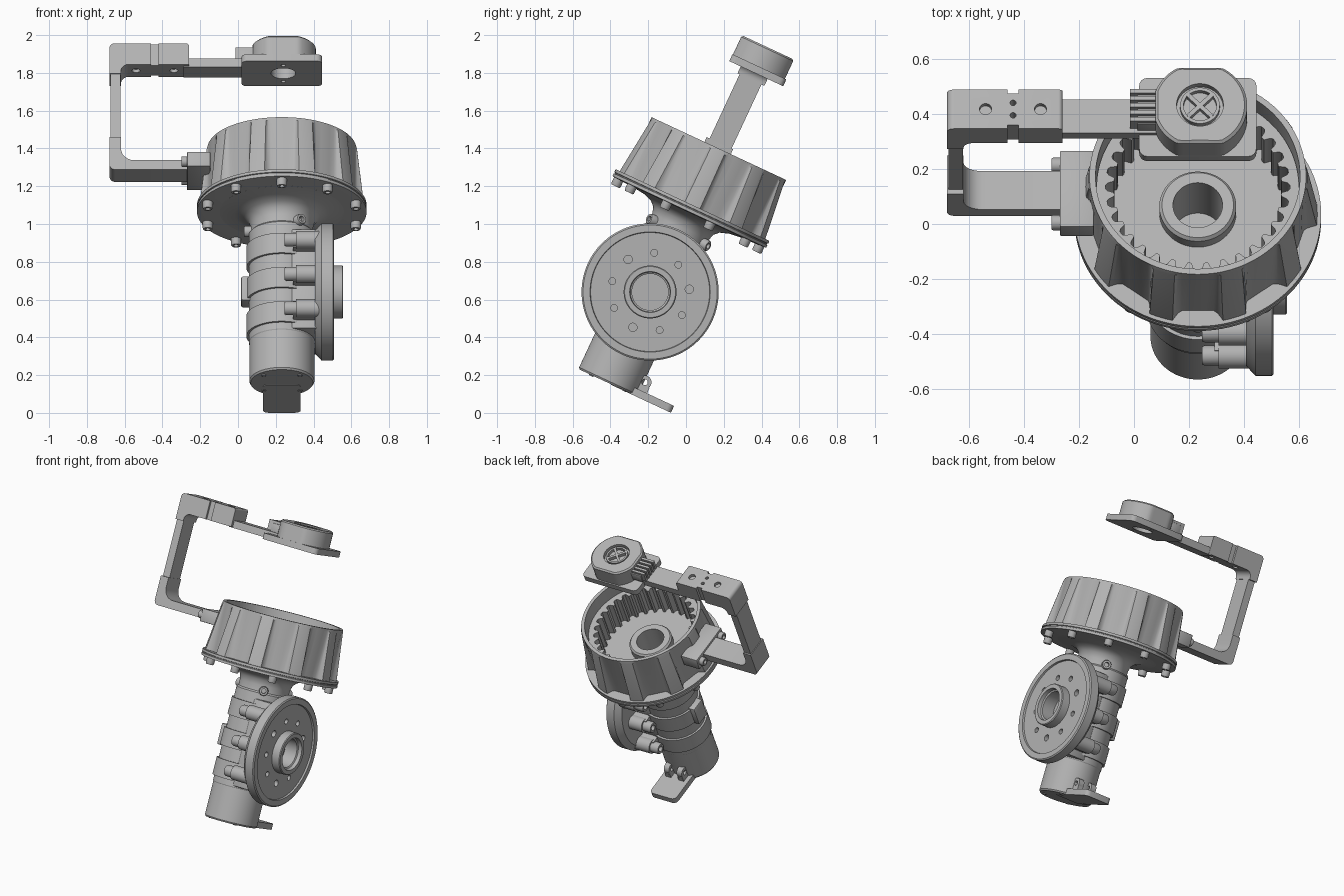
import bpy, bmesh
from math import radians, cos, sin, pi
from mathutils import Matrix, Vector

cube = bpy.data.objects.get("Cube")
if cube:
    bpy.data.objects.remove(cube, do_unlink=True)

# Everything is modelled upright, then leaned back as one assembly
LEAN = Matrix.Translation((0.232, -0.19, 0.64)) @ Matrix.Rotation(radians(-25), 4, 'X')
TO_X = Matrix.Rotation(radians(90), 4, 'Y')
TO_MINUS_X = Matrix.Rotation(radians(-90), 4, 'Y')
DOWN = Matrix.Rotation(pi, 4, 'X')
IDENT = Matrix.Identity(4)

grey = bpy.data.materials.new("machined grey")
grey.use_nodes = True
grey.diffuse_color = (0.45, 0.45, 0.45, 1)
grey.node_tree.nodes["Principled BSDF"].inputs["Base Color"].default_value = (0.45, 0.45, 0.45, 1)


def at(x, y, z):
    return Matrix.Translation((x, y, z))


def finish(name, bm):
    bmesh.ops.recalc_face_normals(bm, faces=bm.faces)
    me = bpy.data.meshes.new(name)
    bm.to_mesh(me)
    bm.free()
    me.materials.append(grey)
    for p in me.polygons:
        p.use_smooth = True
    me.set_sharp_from_angle(angle=radians(30))
    ob = bpy.data.objects.new(name, me)
    ob.matrix_world = LEAN
    bpy.context.collection.objects.link(ob)
    return ob


def cut(ob, bm):
    """Subtract the cutter mesh and bake the result."""
    tool = finish("cutter", bm)
    tool.hide_render = True
    mod = ob.modifiers.new("holes", 'BOOLEAN')
    mod.operation, mod.object = 'DIFFERENCE', tool
    bpy.context.view_layer.update()
    me = bpy.data.meshes.new_from_object(ob.evaluated_get(bpy.context.evaluated_depsgraph_get()))
    ob.modifiers.clear()
    ob.data = me
    me.set_sharp_from_angle(angle=radians(30))
    bpy.data.objects.remove(tool, do_unlink=True)


def lathe(bm, profile, mat=IDENT, angles=64):
    """Revolve (radius, height) points; profile may be a function of the angle."""
    if isinstance(angles, int):
        angles = [2 * pi * i / angles for i in range(angles)]
    f = profile if callable(profile) else lambda a: profile
    rings = [[bm.verts.new(mat @ Vector((r * cos(a), r * sin(a), z))) for r, z in f(a)] for a in angles]
    pts = f(angles[0])
    n = len(pts)
    for i, ring in enumerate(rings):
        nxt = rings[(i + 1) % len(rings)]
        for j in range(n):
            k = (j + 1) % n
            if pts[j][0] > 0 or pts[k][0] > 0:
                bm.faces.new((ring[j], nxt[j], nxt[k], ring[k]))
    bmesh.ops.remove_doubles(bm, verts=[v for r in rings for v in r], dist=1e-6)


def rod(bm, mat, r, h, sides=24):
    lathe(bm, [(0, 0), (r, 0), (r, h), (0, h)], mat, sides)


def bolt(bm, mat, r, h):
    lathe(bm, [(0, 0), (r, 0), (r, h * .85), (r * .88, h), (r * .5, h), (r * .5, h * .5), (0, h * .5)], mat, 20)


def box(bm, lo, hi, bevel=0.0, upright=False, mat=IDENT):
    lo, hi = Vector(lo), Vector(hi)
    vs = bmesh.ops.create_cube(bm, size=1)["verts"]
    for v in vs:
        v.co = (lo + hi) / 2 + Vector(a * b for a, b in zip(v.co, hi - lo))
    if bevel:
        es = {e for v in vs for e in v.link_edges}
        if upright:
            es = {e for e in es if abs(e.verts[0].co.z - e.verts[1].co.z) > 1e-4}
        vs = list(set(vs) | set(bmesh.ops.bevel(bm, geom=list(es), offset=bevel, segments=4 if upright else 2,
                                                profile=0.5, affect='EDGES')["verts"]))
        vs = [v for v in vs if v.is_valid]
    bmesh.ops.transform(bm, matrix=mat, verts=vs)


def prism(bm, pts, lo, hi):
    """Extrude an x-z outline across the width."""
    face = bm.faces.new([bm.verts.new((x, lo, z)) for x, z in pts])
    ext = bmesh.ops.extrude_face_region(bm, geom=[face])
    bmesh.ops.translate(bm, vec=(0, hi - lo, 0), verts=[g for g in ext["geom"] if isinstance(g, bmesh.types.BMVert)])


def arc(cx, cz, r, a0, a1, n=6):
    return [(cx + r * cos(radians(a0 + (a1 - a0) * i / n)), cz + r * sin(radians(a0 + (a1 - a0) * i / n)))
            for i in range(n + 1)]


# Motor barrel, flared neck and bored hub
bm = bmesh.new()
lathe(bm, [(0, -.53), (.165, -.53), (.172, -.52), (.172, -.3), (.175, -.295), (.175, .33), (.165, .34), (.165, .38),
           (.175, .415), (.2, .44), (.25, .457), (.33, .466), (.33, .53), (.14, .53), (.14, .6), (.13, .612),
           (.09, .612), (.09, .35), (0, .35)], angles=96)
finish("barrel_and_hub", bm)

# Flange and bowl floor sit slightly behind the barrel axis
BOWL = at(0, .009, 0)
bm = bmesh.new()
lathe(bm, [(.2, .462), (.4, .468), (.449, .472), (.449, .488), (.443, .49), (.443, .494), (.449, .496), (.449, .512),
           (.36, .512), (.36, .55), (.125, .55), (.125, .5), (.2, .5)], BOWL, 96)
finish("flange", bm)

# Flared bowl wall with ten scooped pockets and filleted ribs
PITCH = 2 * pi / 10
offsets = [radians(d) for d in (-18, -15, -12.2, -11.4, -10.2, -8.5, -4, 0, 4, 8.5, 10.2, 11.4, 12.2, 15)]


def bowl_section(a):
    off = abs((a + pi / 2 + PITCH / 2) % PITCH - PITCH / 2)
    t = min(1, max(0, (off - radians(8.4)) / radians(3.8))) ** 2
    low, high = .386 / cos(off) * (1 - t) + .435 * t, .393 + .006 * t
    return [(low, .512), (high, .825), (.394, .842), (.372, .842), (.365, .512)]


bm = bmesh.new()
lathe(bm, bowl_section, BOWL, [-pi / 2 + k * PITCH + o for k in range(10) for o in offsets])
finish("bowl_wall", bm)

# Internal ring of narrow teeth
TEETH = 32
bm = bmesh.new()
lathe(bm, lambda a: [(.305 + .03 * min(1, max(0, .75 + cos(a * TEETH))), z) for z in (.55, .75)]
      + [(.368, .75), (.368, .55)], BOWL, TEETH * 8)
finish("ring_gear", bm)

# Flange bolts, neck screws and end-cap screws
bm = bmesh.new()
for k in range(10):
    a = -pi / 2 + k * PITCH
    bolt(bm, BOWL @ at(.412 * cos(a), .412 * sin(a), .475) @ DOWN, .027, .045)
for k in range(3):
    bolt(bm, Matrix.Rotation(radians(-58 + 120 * k), 4, 'Z') @ at(.15, 0, .35) @ TO_X, .03, .05)
for k in range(4):
    a = pi / 4 + k * pi / 2
    bolt(bm, at(.135 * cos(a), .135 * sin(a), -.525) @ DOWN, .013, .01)
finish("bolts", bm)

# Clamp bands, lugs and cap screws tying the barrel to the side disc
bm = bmesh.new()
for z in (-.2, 0, .2):
    lathe(bm, [(.17, z - .058), (.188, z - .058), (.188, z + .058), (.17, z + .058)])
    box(bm, (.06, -.225, z - .042), (.2, .225, z + .042))
    for y in (-.225, .225):
        rod(bm, at(.075, y, z) @ TO_X, .048, .135)
        bolt(bm, at(.08, y, z) @ TO_MINUS_X, .037, .065)
box(bm, (.05, -.17, -.29), (.2, .17, .29), .01)
box(bm, (-.215, -.05, -.07), (-.15, .05, .07), .008)
finish("clamp_bands", bm)

# Side output disc with raised rim, hub and nine holes
bm = bmesh.new()
lathe(bm, [(0, .175), (.325, .175), (.363, .21), (.363, .27), (.355, .276), (.318, .276), (.315, .264), (.14, .264),
           (.14, .32), (.135, .325), (.108, .325), (.105, .3), (.096, .295), (.096, .205), (0, .205)], TO_X, 96)
disc = finish("output_disc", bm)
holes = bmesh.new()
for k in range(9):
    a = radians(29 + 40 * k)
    rod(holes, at(.23, .208 * cos(a), .208 * sin(a)) @ TO_X, .022 if k % 3 == 0 else .018, .06)
cut(disc, holes)

# Tail tab with a hinge pair
bm = bmesh.new()
box(bm, (-.1, .02, -.533), (.1, .37, -.493), .03, True)
finish("tail_tab", bm)
bm = bmesh.new()
for s in (-1, 1):
    box(bm, (s * .05 - .02, .14, -.5), (s * .05 + .02, .212, -.46))
    lathe(bm, [(.016, 0), (.036, 0), (.036, .04), (.016, .04)], at(s * .05 - .02, .176, -.445) @ TO_X, 24)
finish("tail_hinge", bm)

# Bracket foot bolted to the bowl
bm = bmesh.new()
box(bm, (-.502, -.15, .665), (-.378, .155, .75), .005)
for y in (-.115, .115):
    bolt(bm, at(-.497, y, .708) @ TO_MINUS_X, .028, .035)
finish("bracket_foot", bm)

# Lower bracket, slim upright and upper bracket
bm = bmesh.new()
prism(bm, [(-.912, .87)] + arc(-.882, .71, .03, 180, 270) + [(-.49, .68), (-.49, .735)]
      + arc(-.782, .805, .07, 270, 180) + [(-.852, .87)], -.075, .079)
finish("lower_bracket", bm)
bm = bmesh.new()
box(bm, (-.907, -.058, .85), (-.855, .07, 1.26))
finish("upright", bm)
bm = bmesh.new()
prism(bm, [(-.912, 1.245)] + arc(-.887, 1.395, .025, 180, 90) + arc(-.507, 1.405, .015, 90, 0)
      + [(-.492, 1.297)] + arc(-.812, 1.257, .04, 90, 180) + [(-.852, 1.245)], -.07, .087)
upper = finish("upper_bracket", bm)
holes = bmesh.new()
for x in (-.772, -.572):
    rod(holes, at(x, .009, 1.4), .022, .1)
    rod(holes, at(x, .009, 1.2), .022, .115)
for y in (-.016, .034):
    rod(holes, at(-.672, y, 1.36), .011, .1)
for y in (-.075, .092):
    box(holes, (-.692, y - .02, 1.25), (-.652, y + .02, 1.45))
cut(upper, holes)

# Arm and mounting plate
bm = bmesh.new()
box(bm, (-.52, -.05, 1.292), (-.15, .085, 1.34))
finish("arm", bm)
MX, MY = .008, .018
bm = bmesh.new()
box(bm, (-.213, MY - .155, 1.285), (.213, MY + .16, 1.325), .03, True)
plate = finish("mount_plate", bm)
holes = bmesh.new()
rod(holes, at(MX, MY, 1.2), .065, .2, 40)
for s in (-1, 1):
    rod(holes, at(MX, MY + s * .1, 1.2), .012, .2)
cut(plate, holes)


# Encoder housing with flats, sunken rotor and cross slot bars
def encoder_section(a):
    r = min(.172, .152 / max(abs(sin(a)), .01))
    if cos(a) < 0:  # chamfered corners on the connector side
        r = min(r, .192 / (abs(sin(a)) * .6 + abs(cos(a)) * .8), .162 / abs(cos(a)))
    return [(0, 1.37), (.065, 1.37), (.065, 1.325), (r, 1.325), (r, 1.428), (r - .01, 1.437), (.085, 1.437),
            (.085, 1.41), (.072, 1.41), (.072, 1.431), (.06, 1.431), (.06, 1.41), (0, 1.41)]


bm = bmesh.new()
lathe(bm, encoder_section, at(MX, MY, 0), 72)
for k in (1, 3):
    box(bm, (-.062, -.008, 1.4), (.062, .008, 1.432), mat=at(MX, MY, 0) @ Matrix.Rotation(k * pi / 4, 4, 'Z'))
finish("encoder", bm)

# Finned connector on the encoder side
bm = bmesh.new()
box(bm, (-.22, -.04, 1.335), (-.13, .1, 1.395), .004)
for k in range(5):
    y = -.035 + k * .028
    box(bm, (-.246, y, 1.345), (-.15, y + .016, 1.412))
finish("connector", bm)
